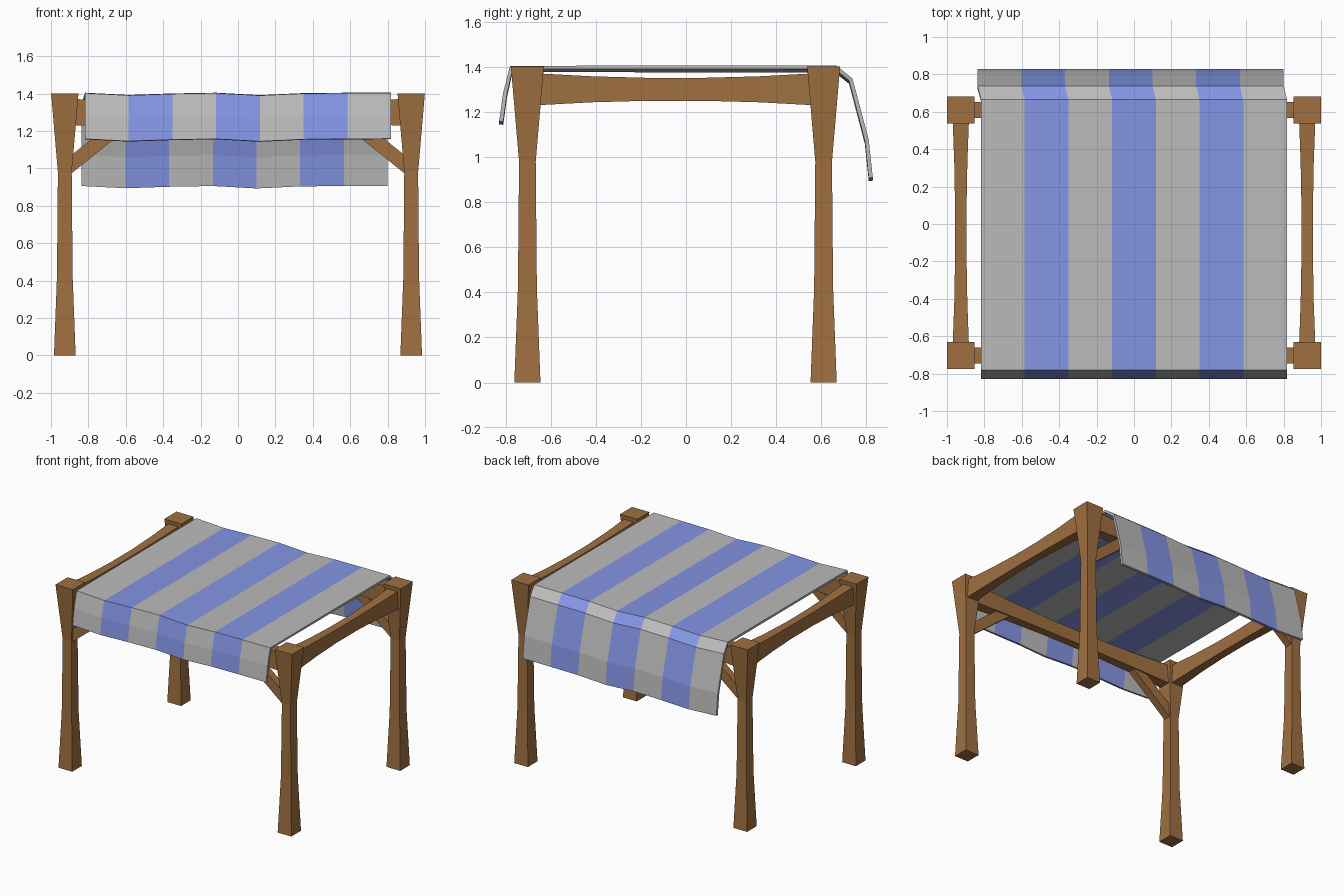
import bpy, bmesh, math
from mathutils import Vector

if "Cube" in bpy.data.objects:
    bpy.data.objects.remove(bpy.data.objects["Cube"])


def material(name, rgb):
    m = bpy.data.materials.new(name)
    m.diffuse_color = (*rgb, 1)
    m.use_nodes = True
    m.node_tree.nodes["Principled BSDF"].inputs["Base Color"].default_value = m.diffuse_color
    return m


wood = material("brown wood", (0.35, 0.162, 0.053))
grey = material("grey cloth", (0.50, 0.50, 0.50))
blue = material("blue cloth", (0.23, 0.30, 0.78))


def finish(name, bm, mats):
    bmesh.ops.recalc_face_normals(bm, faces=bm.faces)
    me = bpy.data.meshes.new(name)
    bm.to_mesh(me)
    bm.free()
    ob = bpy.data.objects.new(name, me)
    bpy.context.collection.objects.link(ob)
    for m in mats:
        me.materials.append(m)
    return ob


def loft(name, sections, u, v):
    """Square tube through (centre, half size along u, half size along v)."""
    bm = bmesh.new()
    u, v = Vector(u), Vector(v)
    rings = [[bm.verts.new(Vector(c) + u * a * hu + v * b * hv)
              for a, b in ((-1, -1), (1, -1), (1, 1), (-1, 1))]
             for c, hu, hv in sections]
    for r, s in zip(rings, rings[1:]):
        for i in range(4):
            j = (i + 1) % 4
            bm.faces.new((r[i], r[j], s[j], s[i]))
    bm.faces.new(rings[0])
    bm.faces.new(rings[-1])
    return finish(name, bm, [wood])


X, YF, YB = 0.926, -0.703, 0.61     # post centres
X_AX, Y_AX, Z_AX = (1, 0, 0), (0, 1, 0), (0, 0, 1)
steps = [-1, -0.6, -0.2, 0.2, 0.6, 1]

for label, y in (("front", YF), ("back", YB)):
    for side, s in (("left", -1), ("right", 1)):
        # Posts, waisted with a flared head
        loft(f"{label}_{side}_post",
             [((s * X, y, z), h, h) for z, h in
              ((0, 0.058), (0.42, 0.042), (0.98, 0.037), (1.4, 0.073))], X_AX, Y_AX)
        # Diagonal braces from post to cross beam
        a, b = Vector((s * 0.92, y, 0.998)), Vector((s * 0.59, y, 1.265))
        d = (b - a).normalized()
        loft(f"{label}_{side}_brace", [(a, 0.028, 0.038), (b, 0.028, 0.038)],
             Y_AX, d.cross(Vector(Y_AX)))
    # Cross beams, thinner in the middle
    loft(f"{label}_cross_beam",
         [((t * 0.9, y, 1.30), 0.030 + 0.014 * t * t, 0.05 + 0.022 * t * t) for t in steps],
         Y_AX, Z_AX)

# Side beams
for side, s in (("left", -1), ("right", 1)):
    loft(f"{side}_side_beam",
         [((s * X, (YF + YB) / 2 + t * 0.62, 1.30),
           0.030 + 0.014 * t * t, 0.05 + 0.021 * t * t) for t in steps], X_AX, Z_AX)

# Striped awning: profile of (y, z, sideways shift), wavy across its width
profile = [(-0.828, 1.158, 0), (-0.811, 1.28, 0), (-0.78, 1.403, 0), (0.665, 1.405, 0),
           (0.738, 1.347, -0.018), (0.81, 1.075, -0.018), (0.828, 0.908, -0.018)]
wave = [0, -0.012, -0.004, 0, -0.013, -0.002, 0, 0.001]
bm = bmesh.new()
rows = [[bm.verts.new((-0.818 + 1.636 * i / 7 + sh, y, z + w)) for i, w in enumerate(wave)]
        for y, z, sh in profile]
for r, s in zip(rows, rows[1:]):
    for i in range(7):
        f = bm.faces.new((r[i], r[i + 1], s[i + 1], s[i]))
        f.material_index = i % 2
cloth = finish("awning_cloth", bm, [grey, blue])
# Keep the outer side facing up before thickening inwards
if sum(p.normal.z * p.area for p in cloth.data.polygons) < 0:
    cloth.data.flip_normals()
mod = cloth.modifiers.new("thickness", 'SOLIDIFY')
mod.thickness = 0.018
mod.offset = -1
